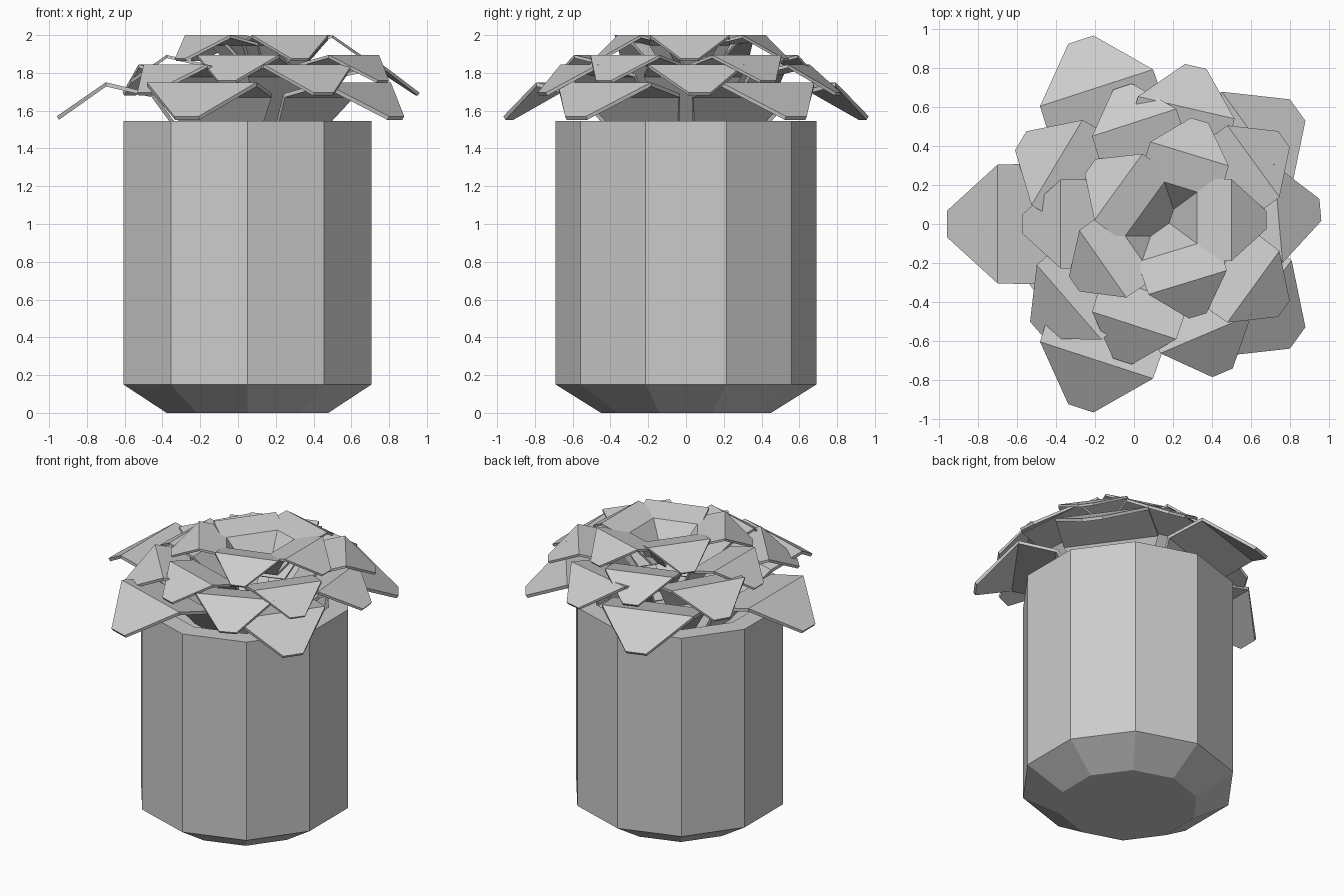
import bpy, bmesh
from math import radians, cos, sin, pi
from mathutils import Matrix

if "Cube" in bpy.data.objects:
    bpy.data.objects.remove(bpy.data.objects["Cube"])


def make_object(name, bm):
    bmesh.ops.recalc_face_normals(bm, faces=bm.faces)
    mesh = bpy.data.meshes.new(name)
    bm.to_mesh(mesh)
    bm.free()
    obj = bpy.data.objects.new(name, mesh)
    bpy.context.collection.objects.link(obj)
    return obj


# Ten-sided pot: (radius, z) profile from base, over the rim, down to the soil
def pot():
    profile = [(0.45, 0), (0.69, 0.15), (0.69, 1.545), (0.56, 1.545), (0.54, 1.38)]
    bm = bmesh.new()
    rings = []
    for r, z in profile:
        angles = [pi / 2 + i * pi / 5 for i in range(10)]
        rings.append([bm.verts.new((0.05 + r * cos(a), r * sin(a), z)) for a in angles])
    for low, high in zip(rings, rings[1:]):
        for i in range(10):
            j = (i + 1) % 10
            bm.faces.new((low[i], low[j], high[j], high[i]))
    bm.faces.new(rings[0][::-1])
    bm.faces.new(rings[-1])
    make_object("pot", bm)


# Folded petal cross-sections: (distance from shoulder fold, half width, height)
PETAL = [(-0.475, 0.14, -0.36), (-0.255, 0.31, -0.06), (0, 0.305, 0), (0.26, 0.068, -0.18)]


def petal(name, x, y, z, angle, scale):
    bm = bmesh.new()
    rows = [[bm.verts.new((d, s * w, h)) for s in (-1, 1)] for d, w, h in PETAL]
    for a, b in zip(rows, rows[1:]):
        bm.faces.new((a[0], b[0], b[1], a[1]))
    bm.transform(Matrix.Translation((x, y, z)) @ Matrix.Rotation(radians(angle), 4, 'Z')
                 @ Matrix.Scale(scale, 4))
    obj = make_object(name, bm)
    # keep the upper side of the sheet facing up so the thickness goes below
    if sum(p.normal.z for p in obj.data.polygons) < 0:
        obj.data.flip_normals()
    mod = obj.modifiers.new("thickness", 'SOLIDIFY')
    mod.thickness = 0.022 * scale
    mod.offset = -1


pot()

# Three regular rings of five petals: centre x, shoulder z, start angle, scale
for n, (cx, z, start, s) in enumerate([(0.035, 1.75, 180, 1.0),
                                       (0.13, 1.845, 5, 0.834),
                                       (0.17, 1.895, 180, 0.745)]):
    for k in range(5):
        a = start + 72 * k
        r = 0.735 * s
        petal(f"petal_ring{n + 1}_{k + 1}", cx + r * cos(radians(a)), r * sin(radians(a)), z, a, s)

# Tight top whorl
whorl = [(0.5, 0.02, 0), (0.285, 0.36, 73), (-0.08, 0.19, 144), (-0.16, -0.205, 215), (0.275, -0.30, 287)]
for k, (x, y, a) in enumerate(whorl):
    petal(f"petal_top_{k + 1}", x, y, 2.0, a, 0.69)
